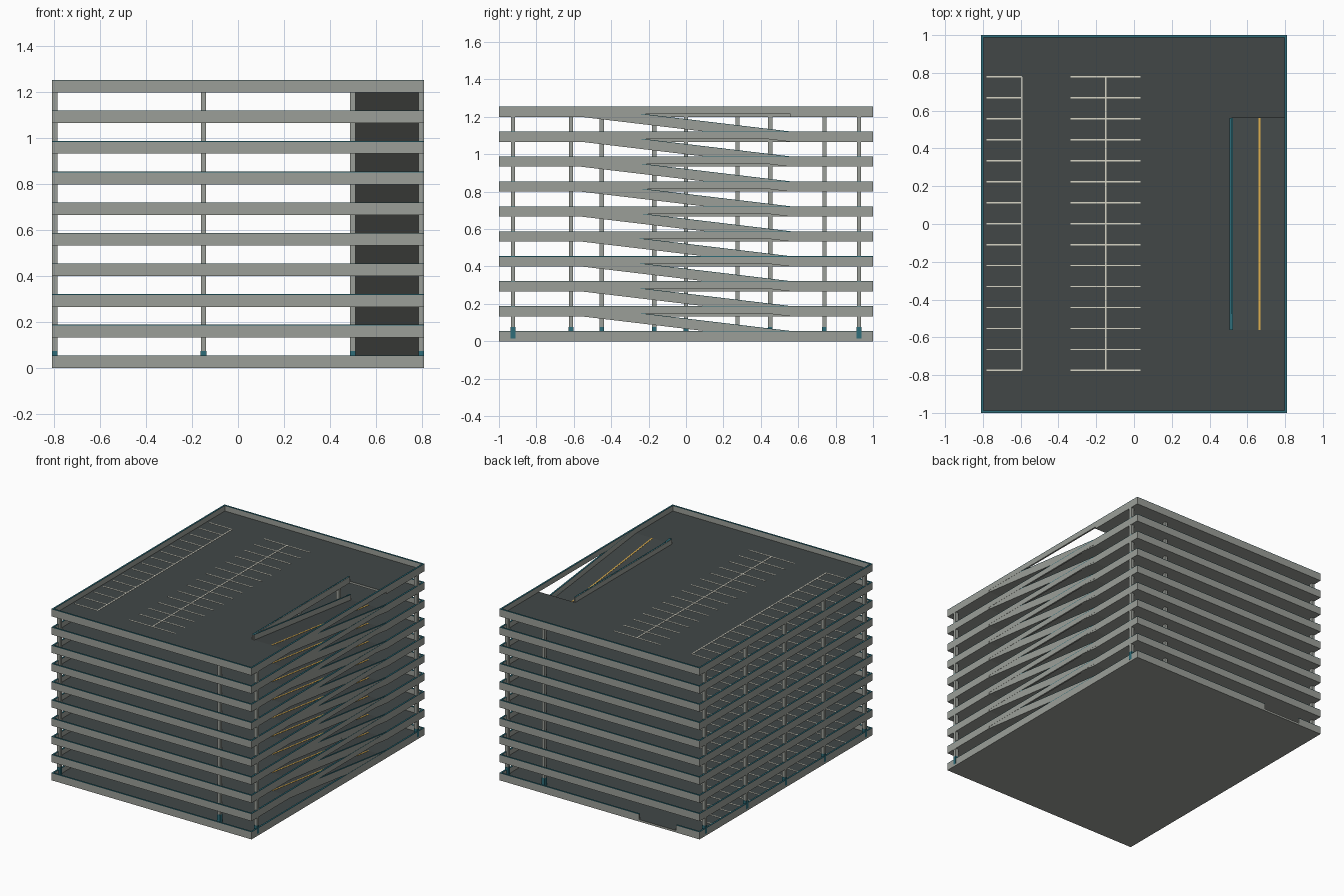
import bpy, bmesh
from mathutils import Vector

if "Cube" in bpy.data.objects:
    bpy.data.objects.remove(bpy.data.objects["Cube"])


def material(name, rgb):
    m = bpy.data.materials.new(name)
    m.diffuse_color = (*rgb, 1)
    m.use_nodes = True
    m.node_tree.nodes["Principled BSDF"].inputs["Base Color"].default_value = m.diffuse_color
    return m


concrete = material("concrete grey", (0.33, 0.345, 0.315))
asphalt = material("asphalt", (0.054, 0.064, 0.064))
teal = material("teal trim", (0.026, 0.15, 0.19))
white = material("stall line white", (0.68, 0.66, 0.56))
yellow = material("lane line yellow", (0.68, 0.40, 0.07))

W, L = 0.81, 1.0              # half width, half length
PITCH, LEVELS = 0.1333, 10    # storey height, number of decks
SLAB, BAND = 0.015, 0.055     # slab thickness, slab plus parapet
T = 0.012                     # parapet thickness
RX, RY = 0.51, 0.56           # ramp well inner edge, half length
CAP = 0.003


def prism(bm, pts, direction):
    """Extrude a planar outline along a direction."""
    face = bm.faces.new([bm.verts.new(p) for p in pts])
    out = bmesh.ops.extrude_face_region(bm, geom=[face])
    verts = [g for g in out["geom"] if isinstance(g, bmesh.types.BMVert)]
    bmesh.ops.translate(bm, verts=verts, vec=Vector(direction))


def box(bm, x0, x1, y0, y1, z0, z1):
    prism(bm, [(x0, y0, z0), (x1, y0, z0), (x1, y1, z0), (x0, y1, z0)], (0, 0, z1 - z0))


def sloped(bm, x0, x1, low, high):
    """Bar that follows the ramp; low and high are offsets above its underside."""
    a, b = PITCH, 0
    prism(bm, [(x0, -RY, a + low), (x0, RY, b + low), (x0, RY, b + high), (x0, -RY, a + high)],
          (x1 - x0, 0, 0))


def mesh(name, build, mats, top_second=False):
    bm = bmesh.new()
    build(bm)
    bmesh.ops.recalc_face_normals(bm, faces=bm.faces[:])
    if top_second:                       # upward faces take the second colour
        for f in bm.faces:
            f.normal_update()
            f.material_index = 1 if f.normal.z > 0.5 else 0
    me = bpy.data.meshes.new(name)
    bm.to_mesh(me)
    bm.free()
    for m in mats:
        me.materials.append(m)
    return me


def place(me, z=0.0):
    ob = bpy.data.objects.new(me.name, me)
    ob.location.z = z
    bpy.context.collection.objects.link(ob)


# decks: full ground slab, C-shaped upper slabs around the ramp well
def ground(bm):
    box(bm, -W, W, -L, L, 0, SLAB)


def deck(bm):
    prism(bm, [(-W, -L, 0), (W, -L, 0), (W, -RY, 0), (RX, -RY, 0),
               (RX, RY, 0), (W, RY, 0), (W, L, 0), (-W, L, 0)], (0, 0, SLAB))


# perimeter runs; the ground one leaves an entrance gap at the back
def perimeter(z0, z1, gap, inner):
    def build(bm):
        box(bm, -W, W, -L, -L + T, z0, z1)
        for x in (-W, W - T):
            box(bm, x, x + T, -L + T, L - T, z0, z1)
        spans = [(-W, -0.62), (-0.32, W)] if gap else [(-W, W)]
        for a, b in spans:
            box(bm, a, b, L - T, L, z0, z1)
        if inner:                        # guard wall beside the ramp well
            box(bm, RX - 0.005, RX + 0.005, -RY, RY, z0, z1 - 0.002)
    return build


# painted parking stalls
def stalls(bm):
    z0, z1 = SLAB, SLAB + 0.0015
    ys = [-0.775 + i * 0.111 for i in range(15)]
    for x0, x1, spine in ((-0.78, -0.593, -0.593), (-0.335, 0.035, -0.15)):
        box(bm, spine - 0.004, spine + 0.004, ys[0], ys[-1], z0, z1)
        for y in ys:
            box(bm, x0, x1, y - 0.0035, y + 0.0035, z0, z1)


# ramp pieces
def ramp(bm):
    sloped(bm, RX + 0.002, W - 0.001, 0, SLAB)


def ramp_rails(bm):
    sloped(bm, RX + 0.006, RX + 0.014, SLAB, BAND - CAP)
    sloped(bm, W - T, W - 0.001, SLAB, BAND - CAP)


def ramp_caps(bm):
    sloped(bm, RX + 0.006, RX + 0.014, BAND - CAP, BAND)
    sloped(bm, W - T, W - 0.001, BAND - CAP, BAND)


def ramp_line(bm):
    sloped(bm, 0.66, 0.67, SLAB, SLAB + 0.0015)


# columns
outer = [-0.925, -0.45, 0, 0.45, 0.925]
middle = [-0.615, -0.17, 0.275, 0.74]
spots = [(x, y) for x in (-0.798, 0.5) for y in outer]
spots += [(-0.15, y) for y in middle] + [(0.798, -0.925), (0.798, 0.925)]


def posts(r, z0, z1):
    def build(bm):
        for x, y in spots:
            box(bm, x - r, x + r, y - r, y + r, z0, z1)
    return build


deck_me = mesh("deck_slab", deck, [concrete, asphalt], True)
wall_me = mesh("parapet", perimeter(SLAB, BAND - CAP, False, True), [concrete])
cap_me = mesh("parapet_cap", perimeter(BAND - CAP, BAND, False, True), [teal])
stall_me = mesh("stall_lines", stalls, [white])
ramp_me = mesh("ramp", ramp, [concrete, asphalt], True)
rail_me = mesh("ramp_parapet", ramp_rails, [concrete])
rcap_me = mesh("ramp_parapet_cap", ramp_caps, [teal])
line_me = mesh("ramp_centre_line", ramp_line, [yellow])
post_me = mesh("columns", posts(0.0115, SLAB, PITCH), [concrete])

# ground level
place(mesh("ground_slab", ground, [concrete, asphalt], True))
place(mesh("ground_parapet", perimeter(SLAB, BAND - CAP, True, False), [concrete]))
place(mesh("ground_parapet_cap", perimeter(BAND - CAP, BAND, True, False), [teal]))
place(mesh("column_bases", posts(0.0125, SLAB, 0.075), [teal]))

# stack the storeys
for i in range(LEVELS):
    z = i * PITCH
    place(stall_me, z)
    if i:
        for me in (deck_me, wall_me, cap_me):
            place(me, z)
    if i < LEVELS - 1:
        for me in (ramp_me, rail_me, rcap_me, line_me, post_me):
            place(me, z)
